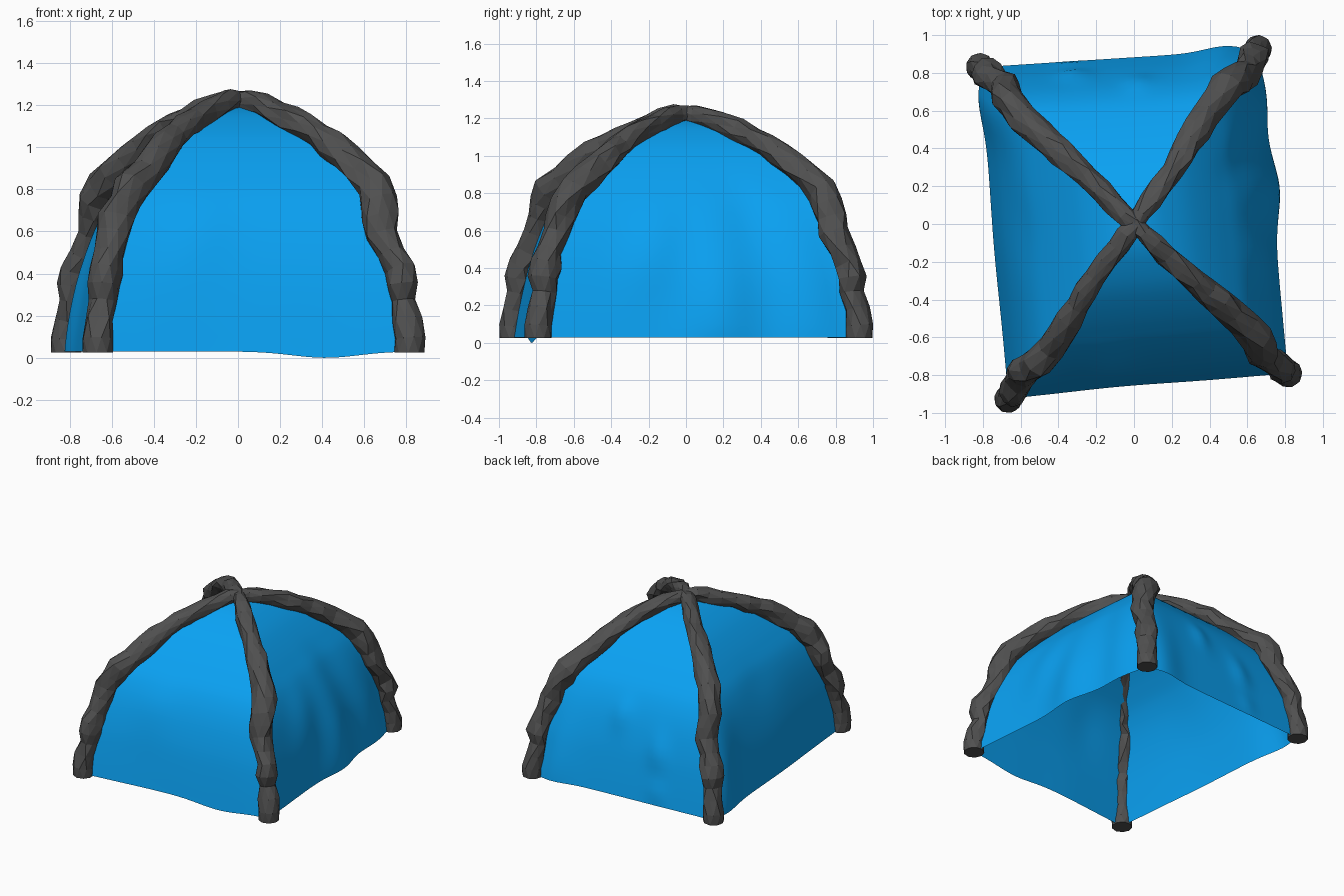
import bpy, bmesh, math, random
from mathutils import Vector

if "Cube" in bpy.data.objects:
    bpy.data.objects.remove(bpy.data.objects["Cube"])

random.seed(7)

# Feet in counter-clockwise order, starting front left
FEET = [Vector((-0.665, -0.925, 0)), Vector((0.815, -0.79, 0)),
        Vector((0.655, 0.925, 0)), Vector((-0.815, 0.83, 0))]

# Pole profile from foot to apex: outward fraction, height, radius, sideways bend
POLE = [(1, .025, .073, 0), (1, .13, .073, 0), (.965, .26, .064, 0), (.96, .37, .08, 0),
        (.92, .47, .07, -.01), (.86, .6, .078, -.025), (.83, .71, .082, -.005),
        (.775, .81, .085, .022), (.66, .91, .076, .025), (.54, 1.0, .074, .02),
        (.44, 1.07, .066, .01), (.33, 1.125, .06, 0), (.2, 1.175, .058, 0),
        (.09, 1.215, .055, 0), (0, 1.222, .046, 0)]

# Cloth profile from hem to apex: outward fraction, height
CLOTH = [(1, .03), (.965, .2), (.915, .4), (.84, .6), (.75, .75), (.64, .86),
         (.52, .96), (.4, 1.045), (.28, 1.11), (.15, 1.165), (0, 1.205)]


def material(name, color):
    m = bpy.data.materials.new(name)
    m.diffuse_color = color
    m.use_nodes = True
    m.node_tree.nodes["Principled BSDF"].inputs["Base Color"].default_value = m.diffuse_color
    return m


def finish(bm, name, mat, smooth):
    if not smooth:
        bmesh.ops.recalc_face_normals(bm, faces=bm.faces)
    for f in bm.faces:
        f.smooth = smooth
    me = bpy.data.meshes.new(name)
    bm.to_mesh(me)
    bm.free()
    me.materials.append(mat)
    ob = bpy.data.objects.new(name, me)
    bpy.context.collection.objects.link(ob)
    return ob


def sample(profile, t):
    # Catmull-Rom point on a profile, t in 0..1
    n = len(profile) - 1
    i = min(int(t * n), n - 1)
    f = t * n - i
    p = [profile[max(0, min(n, i + k))] for k in (-1, 0, 1, 2)]
    return [0.5 * (2 * b + (c - a) * f + (2 * a - 5 * b + 4 * c - d) * f * f
                   + (3 * b - a - 3 * c + d) * f ** 3) for a, b, c, d in zip(*p)]


def pole(name, foot_a, foot_b, mat, sides=9, steps=20):
    # Centre line over the top from one foot to the other
    path = []
    for foot, order in ((foot_a, range(steps + 1)), (foot_b, range(steps - 1, -1, -1))):
        ccw = Vector((-foot.y, foot.x, 0)).normalized()
        for i in order:
            q, z, r, bend = sample(POLE, i / steps)
            path.append((foot * q + ccw * bend + Vector((0, 0, z)), r, i))
    across = (foot_b - foot_a).normalized()
    side = Vector((-across.y, across.x, 0))
    bm = bmesh.new()
    rings = []
    last = len(path) - 1
    for k, (c, r, i) in enumerate(path):
        tan = (path[min(k + 1, last)][0] - path[max(k - 1, 0)][0]).normalized()
        if i == 0:
            tan = Vector((0, 0, 1 if k == 0 else -1))
        up = tan.cross(side).normalized()
        rough = 0 if i < 2 else 0.17
        ring = []
        for s in range(sides):
            a = math.tau * (s + (0.5 if k % 2 else 0)) / sides
            rr = r * (1 + random.uniform(-rough, rough))
            ring.append(bm.verts.new(c + (side * math.cos(a) + up * math.sin(a)) * rr))
        rings.append(ring)
    for k in range(last):
        a, b = rings[k], rings[k + 1]
        for s in range(sides):
            n = (s + 1) % sides
            if k % 2 == 0:
                bm.faces.new((a[s], a[n], b[s]))
                bm.faces.new((a[n], b[n], b[s]))
            else:
                bm.faces.new((a[s], a[n], b[n]))
                bm.faces.new((a[s], b[n], b[s]))
    bm.faces.new(rings[0])
    bm.faces.new(rings[-1])
    return finish(bm, name, mat, False)


def panel(name, foot_a, foot_b, mat, bumps, dip=0, n=40):
    # Bumps: position across, position up, width, height span, outward push
    edge = foot_b - foot_a
    out = Vector((edge.y, -edge.x, 0)).normalized()
    bm = bmesh.new()
    rows = []
    for j in range(n):
        v = j / n
        q, z = sample(CLOTH, v)
        row = []
        for i in range(n + 1):
            u = i / n
            p = foot_a.lerp(foot_b, u) * q + Vector((0, 0, z))
            pin = min(1, 12 * u, 12 * (1 - u))
            for bu, bv, wu, wv, d in bumps:
                p += out * d * pin * math.exp(-((u - bu) / wu) ** 2 - ((v - bv) / wv) ** 2)
            p.z -= dip * math.exp(-((u - .73) / .15) ** 2 - (v / .15) ** 2)
            row.append(bm.verts.new(p))
        rows.append(row)
    apex = bm.verts.new((0, 0, CLOTH[-1][1]))
    for a, b in zip(rows, rows[1:]):
        for i in range(n):
            bm.faces.new((a[i], a[i + 1], b[i + 1], b[i]))
    for i in range(n):
        bm.faces.new((rows[-1][i], rows[-1][i + 1], apex))
    return finish(bm, name, mat, True)


blue = material("blue_cloth", (0.003, 0.36, 0.9, 1))
dark = material("dark_pole", (0.08, 0.08, 0.08, 1))

# Crossed bent poles
pole("pole_front_left_to_back_right", FEET[0], FEET[2], dark)
pole("pole_front_right_to_back_left", FEET[1], FEET[3], dark)

# Stretched cloth panels
panel("front_panel", FEET[0], FEET[1], blue,
      [(.4, 0, .25, .2, -.01), (.3, .3, .12, .1, .01)], dip=.03)
panel("right_panel", FEET[1], FEET[2], blue,
      [(.57, .1, .12, .2, .06), (.35, .25, .1, .12, .025), (.7, .35, .1, .12, -.015),
       (.85, .1, .1, .2, .03)])
panel("back_panel", FEET[2], FEET[3], blue,
      [(.68, .2, .06, .06, .02), (.43, .3, .06, .06, .02), (.68, .06, .05, .04, .01),
       (.12, .05, .1, .2, .03)])
panel("left_panel", FEET[3], FEET[0], blue,
      [(.1, .1, .1, .2, .03), (.55, .1, .2, .2, .01), (.5, .35, .15, .1, -.01)])
